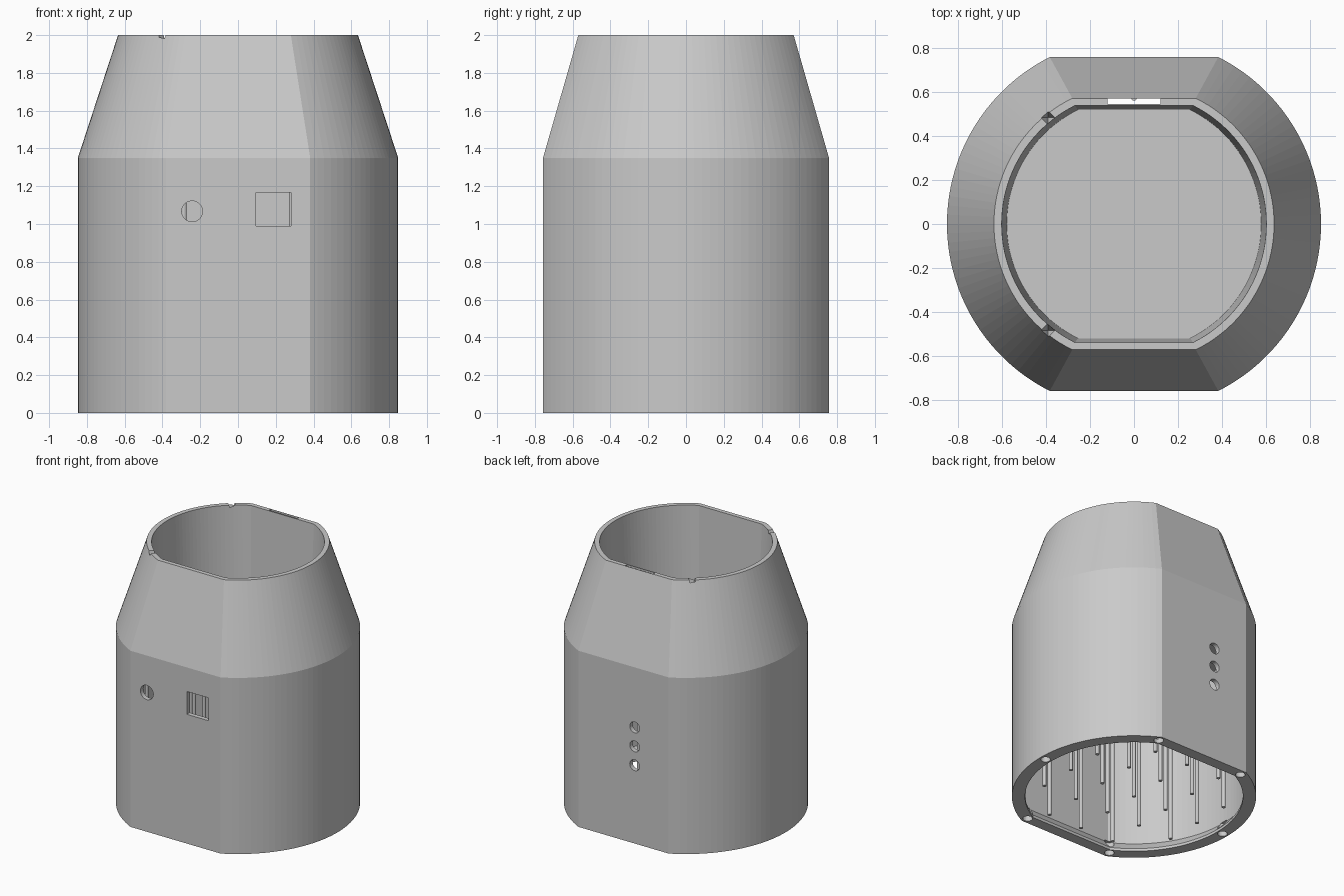
import bpy, bmesh, math
from mathutils import Matrix

if "Cube" in bpy.data.objects:
    bpy.data.objects.remove(bpy.data.objects["Cube"])

grey = bpy.data.materials.new("plain_grey")
grey.diffuse_color = (0.59, 0.59, 0.59, 1)
grey.use_nodes = True
grey.node_tree.nodes["Principled BSDF"].inputs["Base Color"].default_value = grey.diffuse_color


def add_object(name, bm):
    bmesh.ops.recalc_face_normals(bm, faces=bm.faces)
    me = bpy.data.meshes.new(name)
    bm.to_mesh(me)
    bm.free()
    me.materials.append(grey)
    ob = bpy.data.objects.new(name, me)
    bpy.context.collection.objects.link(ob)
    return ob


def ring(bm, r, flat, z, n=44):
    """Circle of radius r cut off by flats at y = +-flat."""
    a = math.asin(flat / r)
    angles = [-a + 2 * a * i / n for i in range(n + 1)]
    angles += [math.pi + t for t in angles]
    return [bm.verts.new((r * math.cos(t), r * math.sin(t), z)) for t in angles]


def cylinder(bm, r, depth, loc, axis="Z", seg=24):
    rot = Matrix.Rotation(math.pi / 2, 4, "X") if axis == "Y" else Matrix()
    bmesh.ops.create_cone(bm, cap_ends=True, segments=seg, radius1=r, radius2=r,
                          depth=depth, matrix=Matrix.Translation(loc) @ rot)


def box(bm, size, loc):
    bmesh.ops.create_cube(bm, size=1, matrix=Matrix.Translation(loc)
                          @ Matrix.Diagonal((*size, 1)))


CEILING, FLOOR = 1.35, 1.40

# Housing: thin-walled lower cavity with a thick foot, outer wall,
# tapered shoulder and upper cup in one loft
bm = bmesh.new()
sections = [(0.812, 0.722, CEILING), (0.812, 0.722, 0.09), (0.757, 0.672, 0.02),
            (0.757, 0.672, 0), (0.848, 0.757, 0),
            (0.848, 0.757, 1.35), (0.635, 0.57, 2), (0.60, 0.537, 2),
            (0.577, 0.518, FLOOR)]
loops = [ring(bm, *s) for s in sections]
for lo, hi in zip(loops, loops[1:]):
    for i in range(len(lo)):
        j = (i + 1) % len(lo)
        bm.faces.new((lo[i], lo[j], hi[j], hi[i]))
bm.faces.new(loops[0])
bm.faces.new(loops[-1])
housing = add_object("housing", bm)

# Openings cut through the housing
bm = bmesh.new()
box(bm, (0.185, 0.2, 0.175), (0.189, -0.72, 1.078))           # front window
cylinder(bm, 0.055, 0.2, (-0.243, -0.72, 1.067), "Y", 32)     # front round hole
for z in (0.60, 0.745, 0.89):                                 # back holes
    cylinder(bm, 0.042, 0.2, (-0.095, 0.72, z), "Y")
for x, y in [(sx * 0.37, sy * 0.708) for sx in (1, -1) for sy in (1, -1)] + [(0.802, 0), (-0.802, 0)]:
    cylinder(bm, 0.034, 0.2, (x, y, 0), seg=20)               # screw holes
box(bm, (0.24, 0.024, 0.8), (0, 0.5565, 1.65))                # cable slot
for s in (1, -1):                                             # rim notches
    bmesh.ops.create_cone(bm, cap_ends=True, segments=4, radius1=0.0, radius2=0.035,
                          depth=0.12, matrix=Matrix.Translation((-0.39, s * 0.482, 1.95)))
cutter = add_object("opening_cutter", bm)
cutter.hide_render = True

mod = housing.modifiers.new("openings", "BOOLEAN")
mod.operation = "DIFFERENCE"
mod.solver = "EXACT"
mod.object = cutter
bpy.context.view_layer.objects.active = housing
housing.select_set(True)
bpy.ops.object.modifier_apply(modifier=mod.name)
bpy.data.objects.remove(cutter)

# Grid of thin support pins hanging from the cavity ceiling
bm = bmesh.new()
STEP = 0.286
for i in range(-2, 3):
    for j in range(-2, 3):
        if abs(i) + abs(j) < 4:
            cylinder(bm, 0.0135, CEILING, (i * STEP, j * STEP, CEILING / 2), seg=12)
add_object("support_pins", bm)
